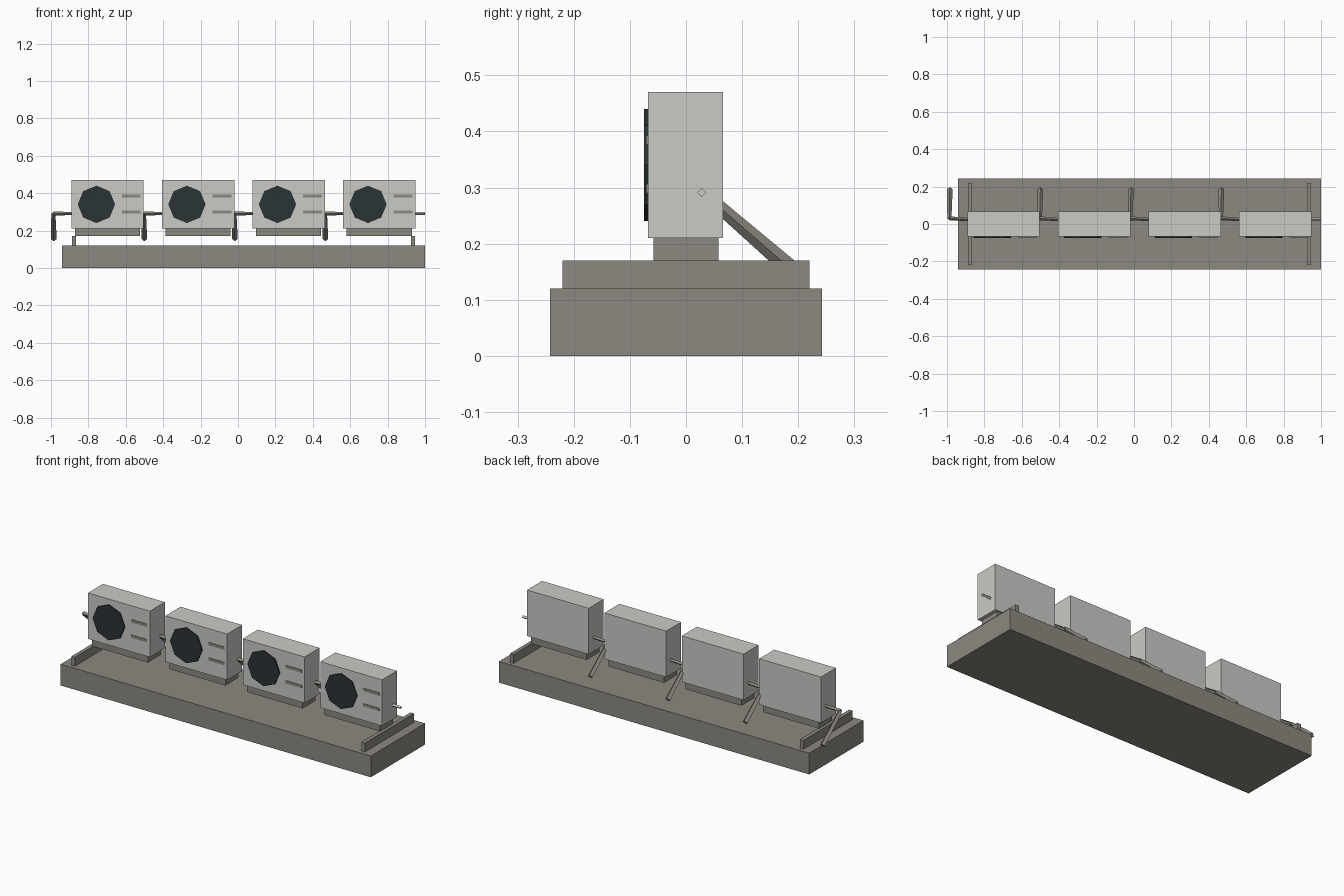
import bpy
import bmesh
from mathutils import Matrix, Vector

if "Cube" in bpy.data.objects:
    bpy.data.objects.remove(bpy.data.objects["Cube"], do_unlink=True)


def material(name, rgb):
    mat = bpy.data.materials.new(name)
    mat.use_nodes = True
    mat.diffuse_color = (*rgb, 1)
    mat.node_tree.nodes["Principled BSDF"].inputs["Base Color"].default_value = (*rgb, 1)
    return mat


stone = material("warm grey", (0.265, 0.25, 0.217))
casing = material("light grey", (0.59, 0.595, 0.565))
dark = material("dark slate", (0.024, 0.033, 0.035))


def finish(bm, name, mat):
    mesh = bpy.data.meshes.new(name)
    bm.to_mesh(mesh)
    bm.free()
    mesh.materials.append(mat)
    obj = bpy.data.objects.new(name, mesh)
    bpy.context.collection.objects.link(obj)


def box(name, mat, low, high):
    low, high = Vector(low), Vector(high)
    bm = bmesh.new()
    bmesh.ops.create_cube(bm, size=1, matrix=Matrix.Translation((low + high) / 2)
                          @ Matrix.Diagonal((*(high - low), 1)))
    finish(bm, name, mat)


def rods(name, mat, points, radii, sides=4):
    """Straight tapered rods joining the points in turn."""
    bm = bmesh.new()
    points = [Vector(p) for p in points]
    for i, (a, b) in enumerate(zip(points, points[1:])):
        turn = (b - a).to_track_quat('Z', 'Y').to_matrix().to_4x4()
        bmesh.ops.create_cone(bm, cap_ends=True, segments=sides, radius1=radii[i],
                              radius2=radii[i + 1], depth=(b - a).length,
                              matrix=Matrix.Translation((a + b) / 2) @ turn)
    finish(bm, name, mat)


# Base slab and end rails
box("base_slab", stone, (-0.94, -0.242, 0), (1, 0.242, 0.12))
for side, x in (("right", -0.888), ("left", 0.925)):
    box(side + "_rail", stone, (x, -0.22, 0.12), (x + 0.022, 0.22, 0.17))

# Row of four fan units
for i in range(4):
    x = -0.697 + 0.484 * i
    tag = f"_{i + 1}"
    box("plinth" + tag, stone, (x - 0.174, -0.058, 0.17), (x + 0.174, 0.058, 0.21))
    box("casing" + tag, casing, (x - 0.193, -0.068, 0.21), (x + 0.193, 0.066, 0.47))

    # Fan disc and vent slats on the front
    rods("fan" + tag, dark, [(x - 0.06, -0.068, 0.34), (x - 0.06, -0.075, 0.34)],
         [0.1, 0.1], sides=8)
    for row, z in (("lower", 0.298), ("upper", 0.385)):
        box(row + "_vent" + tag, stone, (x + 0.077, -0.071, z - 0.008),
            (x + 0.177, -0.067, z + 0.008))

    # Side pipe stub and bent pipe running down behind
    rods("pipe_stub" + tag, casing, [(x + 0.18, 0.028, 0.291), (x + 0.245, 0.028, 0.291)],
         [0.008, 0.008])
    rods("bent_pipe" + tag, stone,
         [(x - 0.185, 0.024, 0.291), (x - 0.29, 0.03, 0.291), (x - 0.288, 0.187, 0.155)],
         [0.008, 0.011, 0.0155])
